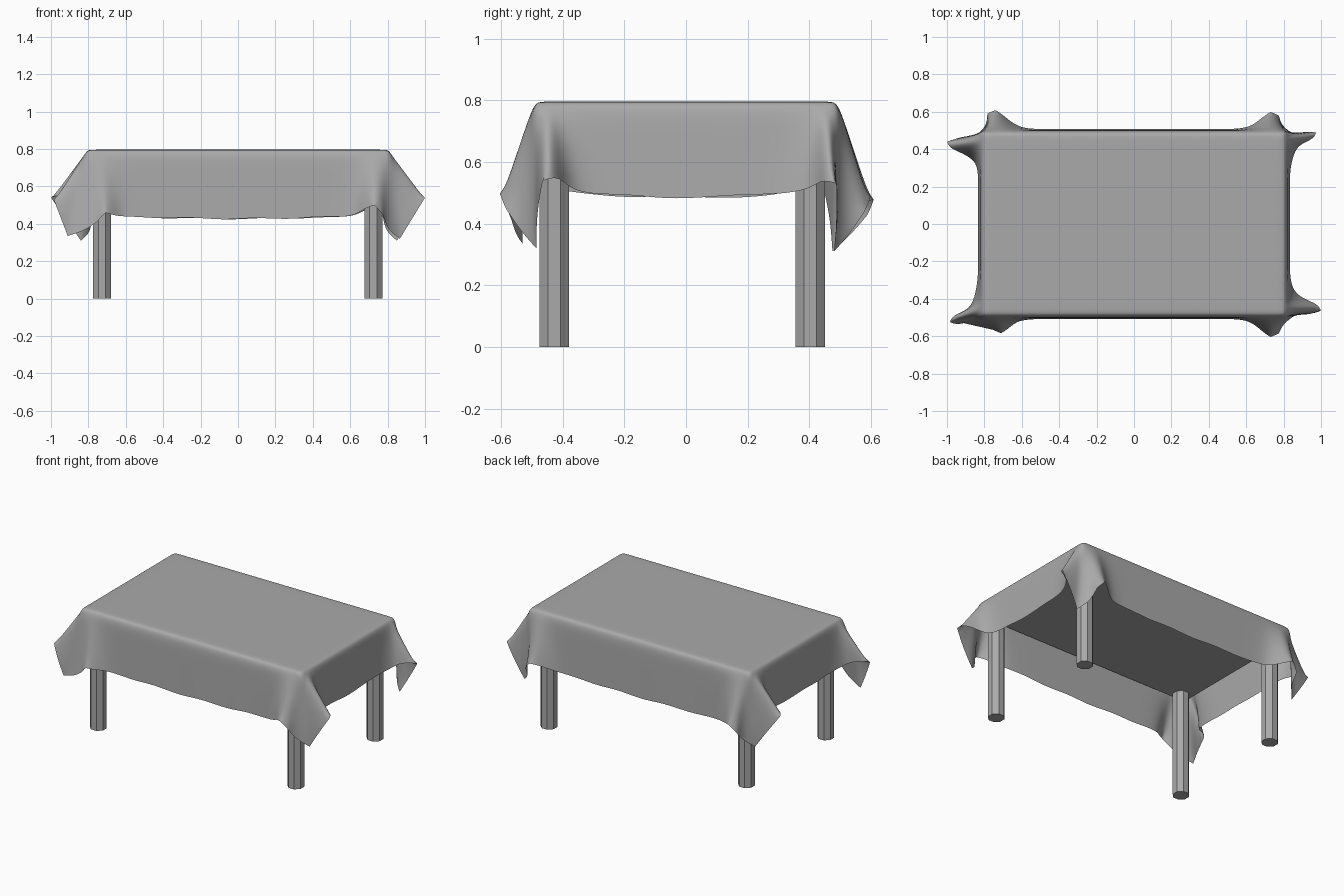
import bpy
import math
from mathutils import Vector

if "Cube" in bpy.data.objects:
    bpy.data.objects.remove(bpy.data.objects["Cube"])

grey = bpy.data.materials.new("plain_grey")
grey.use_nodes = True
grey.diffuse_color = (0.4, 0.4, 0.4, 1)
grey.node_tree.nodes["Principled BSDF"].inputs["Base Color"].default_value = (0.4, 0.4, 0.4, 1)

HALF_X, HALF_Y = 0.82, 0.5


def leg(name, x, y):
    """Eight-sided leg with flat sides facing the axes."""
    bpy.ops.mesh.primitive_cylinder_add(vertices=8, radius=0.052, depth=0.72,
                                        location=(x, y, 0.36),
                                        rotation=(0, 0, math.pi / 8))
    obj = bpy.context.object
    obj.name = name
    obj.data.materials.append(grey)


# Legs
for side, x in (("right", -0.727), ("left", 0.724)):
    for end, y in (("front", -0.427), ("back", 0.403)):
        leg(f"{end}_{side}_leg", x, y)

# Table board under the cloth
bpy.ops.mesh.primitive_cube_add(size=1, location=(0, 0, 0.742))
board = bpy.context.object
board.name = "table_board"
board.scale = (1.59, 0.955, 0.084)
board.data.materials.append(grey)


def corner_columns(sx, sy, y_tip, point, x_tip):
    """Rim, hem and hem sharpness round one corner: fold, hanging point, fold."""
    yt, pt, xt = Vector(y_tip), Vector(point), Vector(x_tip)
    columns = [
        ((0.52, HALF_Y), Vector((0.52, 0.507, 0.437)), 0),
        ((0.62, HALF_Y), Vector((0.62, 0.515, 0.44)), 0),
        ((0.69, HALF_Y), yt + Vector((-0.05, -0.035, -0.015)), 0),
        ((0.73, HALF_Y), yt, 0.5),
        ((0.77, HALF_Y), yt + Vector((0.045, -0.02, -0.05)), 0.5),
        ((0.80, HALF_Y), yt.lerp(pt, 0.6) + Vector((-0.015, 0, -0.02)), 0),
        ((0.815, 0.495), pt, 1),
        ((HALF_X, 0.48), pt.lerp(xt, 0.5) + Vector((0, 0.01, 0)), 0),
        ((HALF_X, 0.46), xt, 0.8),
        ((HALF_X, 0.44), xt + Vector((-0.015, -0.035, 0.01)), 0),
        ((HALF_X, 0.42), xt + Vector((-0.08, -0.06, 0.005)), 0),
        ((HALF_X, 0.38), Vector((0.86, xt.y - 0.095, 0.51)), 0),
        ((HALF_X, 0.30), Vector((0.833, 0.30, 0.495)), 0),
    ]
    result = [(Vector((r[0] * sx, r[1] * sy, 0.77)),
               Vector((h.x * sx, h.y * sy, h.z)), c) for r, h, c in columns]
    # Keep every corner running anticlockwise
    return result if sx * sy < 0 else result[::-1]


corners = [
    corner_columns(1, -1, (0.73, 0.605, 0.50), (0.865, 0.485, 0.32), (1.0, 0.465, 0.54)),
    corner_columns(1, 1, (0.73, 0.60, 0.49), (0.85, 0.48, 0.31), (0.975, 0.49, 0.53)),
    corner_columns(-1, 1, (0.74, 0.61, 0.48), (0.84, 0.475, 0.31), (1.0, 0.44, 0.54)),
    corner_columns(-1, -1, (0.71, 0.585, 0.46), (0.91, 0.53, 0.335), (0.985, 0.525, 0.53)),
]

# Join the corners with gently wavy straight skirts
columns = []
for i, corner in enumerate(corners):
    columns += corner
    (rim_a, hem_a, _), (rim_b, hem_b, _) = corner[-1], corners[(i + 1) % 4][0]
    steps = 5 if i % 2 == 0 else 9
    for k in range(1, steps):
        t = k / steps
        hem = hem_a.lerp(hem_b, t)
        hem.z += 0.007 * math.sin(k * 2.1 + i) - 0.01 * math.sin(math.pi * t)
        columns.append((rim_a.lerp(rim_b, t), hem, 0))


def cloth_ring(level):
    """One loop of the cloth: negative levels lie on top, others hang."""
    ring = []
    for rim, hem, _ in columns:
        if level == -2:
            ring.append((rim.x * 0.93, rim.y * 0.89, 0.796))
        elif level == -1:
            ring.append((rim.x * 0.98, rim.y * 0.965, 0.797))
        else:
            ring.append(tuple(rim.lerp(hem, level)))
    return ring


# Tablecloth
levels = (-2, -1, 0, 0.3, 0.65, 1)
n = len(columns)
verts = [p for level in levels for p in cloth_ring(level)]
faces = [tuple(range(n))]
for r in range(len(levels) - 1):
    for j in range(n):
        k = (j + 1) % n
        faces.append((r * n + j, (r + 1) * n + j, (r + 1) * n + k, r * n + k))

mesh = bpy.data.meshes.new("tablecloth")
mesh.from_pydata(verts, [], faces)
mesh.materials.append(grey)
mesh.shade_smooth()

# Keep the hanging points of the hem crisp
creases = mesh.vertex_creases_ensure()
for j, (_, _, sharpness) in enumerate(columns):
    creases.data[(len(levels) - 1) * n + j].value = sharpness

cloth = bpy.data.objects.new("tablecloth", mesh)
bpy.context.collection.objects.link(cloth)
soften = cloth.modifiers.new("soften", "SUBSURF")
soften.levels = soften.render_levels = 2
